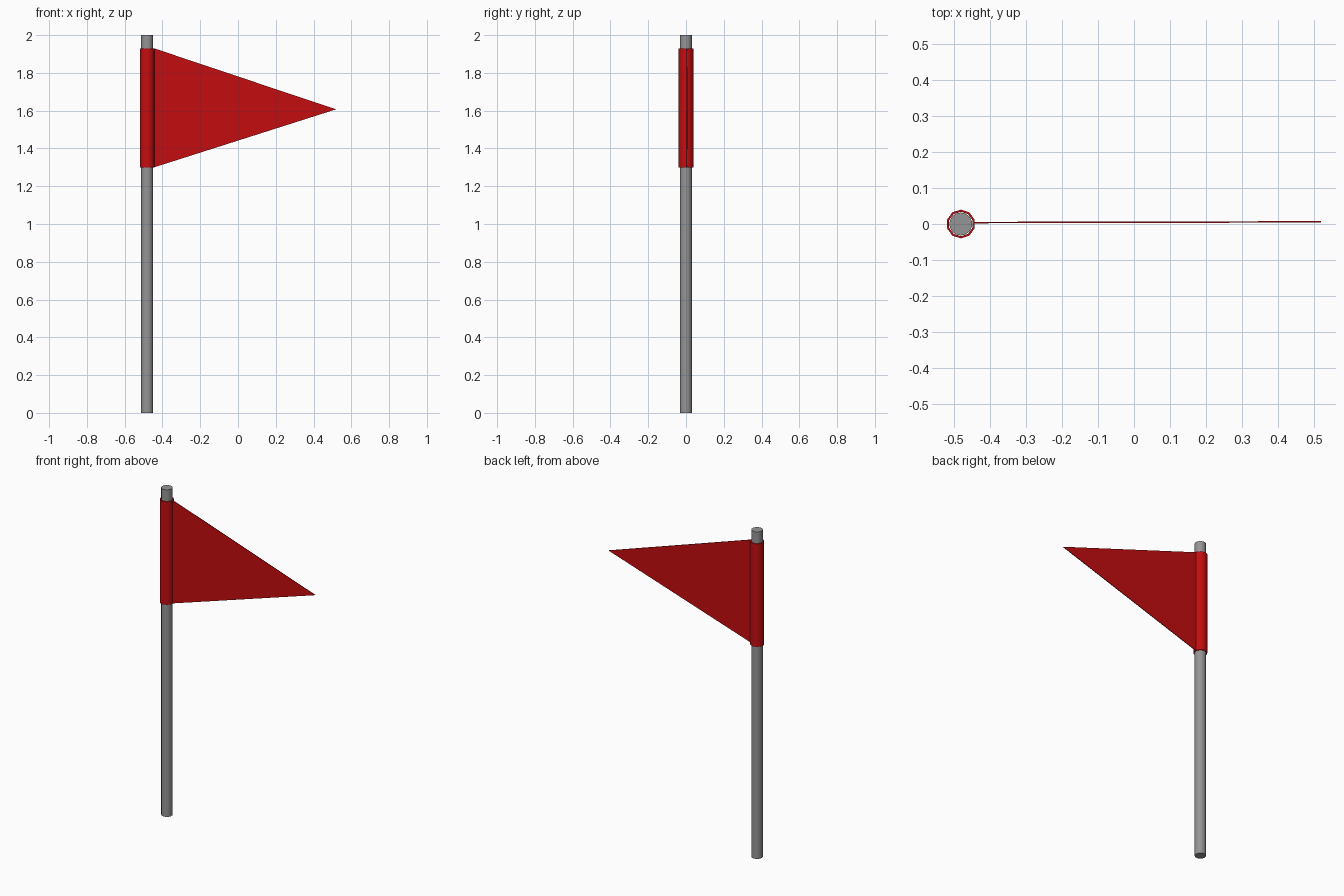
import bpy, bmesh, math

if "Cube" in bpy.data.objects:
    bpy.data.objects.remove(bpy.data.objects["Cube"])

PX = -0.481            # pole axis x
Z0, Z1 = 1.30, 1.93    # cloth bottom and top


def material(name, rgb):
    m = bpy.data.materials.new(name)
    m.diffuse_color = (*rgb, 1)
    m.use_nodes = True
    m.node_tree.nodes["Principled BSDF"].inputs["Base Color"].default_value = m.diffuse_color
    return m


def finish(name, bm, mat, smooth=None):
    bmesh.ops.recalc_face_normals(bm, faces=bm.faces)
    me = bpy.data.meshes.new(name)
    bm.to_mesh(me)
    bm.free()
    ob = bpy.data.objects.new(name, me)
    bpy.context.collection.objects.link(ob)
    me.materials.append(mat)
    if smooth:
        bpy.context.view_layer.objects.active = ob
        ob.select_set(True)
        bpy.ops.object.shade_smooth_by_angle(angle=math.radians(smooth))
        ob.select_set(False)
    return ob


grey = material("pole grey", (0.30, 0.30, 0.30))
red = material("flag red", (0.55, 0.004, 0.005))

# Pole
bm = bmesh.new()
bmesh.ops.create_cone(bm, cap_ends=True, segments=24, radius1=0.0315, radius2=0.0315, depth=2)
bmesh.ops.translate(bm, vec=(PX, 0, 1), verts=bm.verts)
finish("pole", bm, grey, 40)

# Sleeve: ten-sided hollow tube of cloth around the pole
bm = bmesh.new()
N = 10
rings = []
for r, z in ((0.040, Z0), (0.040, Z1), (0.034, Z1), (0.034, Z0)):
    angles = [math.radians(18 + 36 * i) for i in range(N)]
    rings.append([bm.verts.new((PX + r * math.cos(a), r * math.sin(a), z)) for a in angles])
for k in range(4):
    a, b = rings[k], rings[(k + 1) % 4]
    for i in range(N):
        j = (i + 1) % N
        bm.faces.new((a[i], a[j], b[j], b[i]))
finish("sleeve", bm, red, 40)

# Pennant: thin triangle, drifting slightly back toward the tip
bm = bmesh.new()
outline = [(PX + 0.037, 0.004, Z0), (0.519, 0.006, 1.607), (PX + 0.037, 0.004, Z1)]
front, back = ([bm.verts.new((x, y + d, z)) for x, y, z in outline] for d in (-0.002, 0.002))
bm.faces.new(front)
bm.faces.new(back[::-1])
for i in range(3):
    j = (i + 1) % 3
    bm.faces.new((front[i], front[j], back[j], back[i]))
finish("pennant", bm, red)
